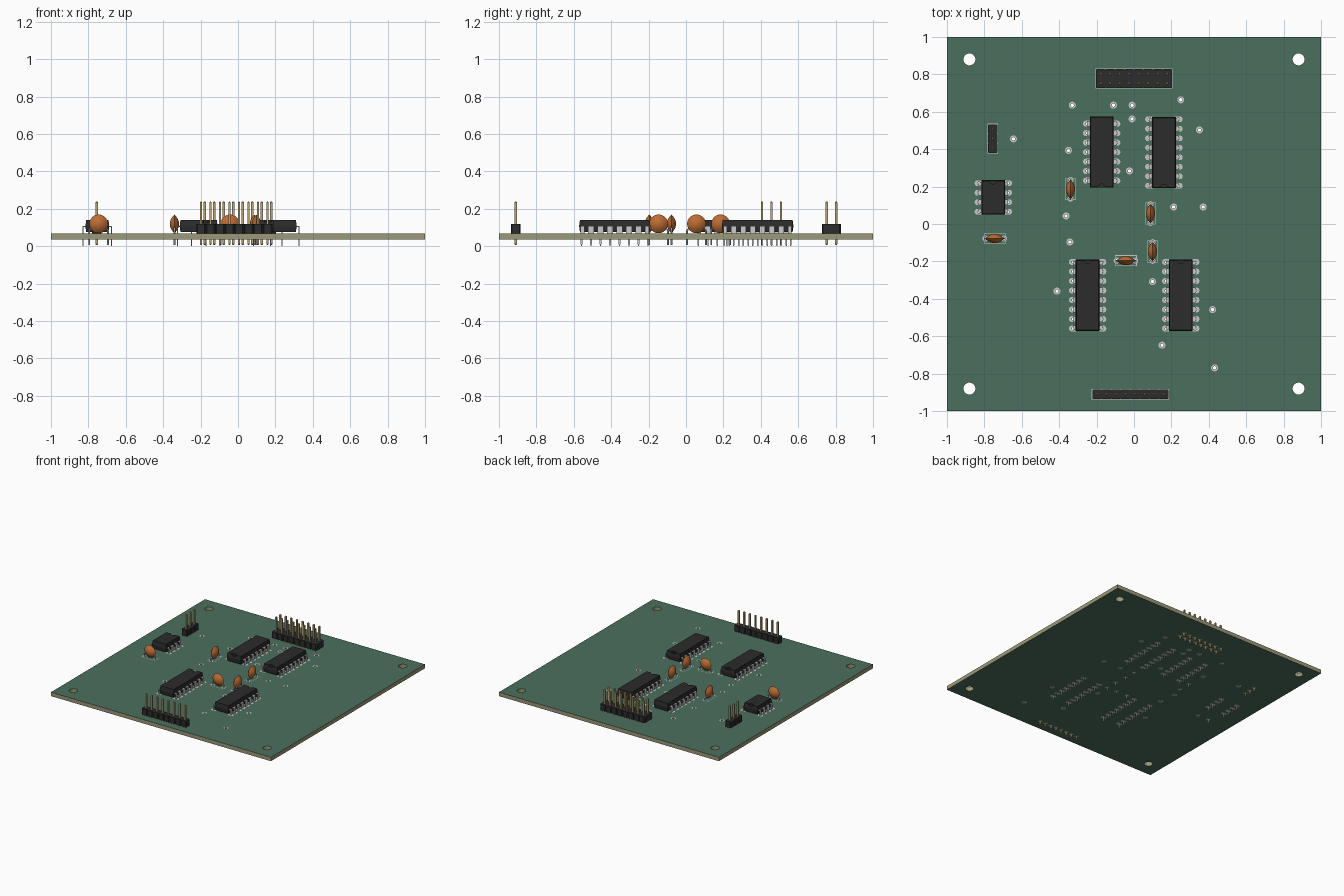
import bpy, bmesh
from math import sin, cos, pi, radians
from mathutils import Vector

if "Cube" in bpy.data.objects:
    bpy.data.objects.remove(bpy.data.objects["Cube"])

TOP, BOT, P = 0.067, 0.035, 0.0508      # board faces and pin pitch


def mat(name, r, g, b):
    m = bpy.data.materials.new(name)
    m.diffuse_color = (r, g, b, 1)
    m.use_nodes = True
    m.node_tree.nodes["Principled BSDF"].inputs["Base Color"].default_value = m.diffuse_color
    return m


GREEN = mat("solder_mask", 0.07, 0.16, 0.11)
TAN = mat("board_core", 0.33, 0.32, 0.19)
BLACK = mat("black_plastic", 0.025, 0.025, 0.025)
GOLD = mat("gold", 0.5, 0.38, 0.17)
METAL = mat("tinned_metal", 0.55, 0.55, 0.53)
WHITE = mat("white_ink", 0.75, 0.77, 0.75)
ORANGE = mat("ceramic_orange", 0.5, 0.15, 0.035)


def finish(name, bm, m, loc=(0, 0, 0), rot=0):
    bmesh.ops.recalc_face_normals(bm, faces=bm.faces)
    me = bpy.data.meshes.new(name)
    bm.to_mesh(me)
    bm.free()
    me.materials.append(m)
    ob = bpy.data.objects.new(name, me)
    ob.location, ob.rotation_euler = loc, (0, 0, rot)
    bpy.context.collection.objects.link(ob)
    return ob


def loft(bm, rings):
    """Closed solid through rings with equal point counts."""
    vs = [[bm.verts.new(p) for p in r] for r in rings]
    n = len(vs[0])
    for a, b in zip(vs, vs[1:]):
        for i in range(n):
            bm.faces.new((a[i], a[(i + 1) % n], b[(i + 1) % n], b[i]))
    bm.faces.new(vs[0][::-1])
    bm.faces.new(vs[-1])


def rect(hx, hy, z, x=0, y=0):
    return [(x - hx, y - hy, z), (x + hx, y - hy, z), (x + hx, y + hy, z), (x - hx, y + hy, z)]


def circle(x, y, r, n=20):
    return [(x + r * cos(2 * pi * i / n), y + r * sin(2 * pi * i / n)) for i in range(n)]


pads = []       # x, y, half length, half width, hole radius
frames = []     # printed outlines: x, y, half x, half y


def dip(name, x, y, n, half_len, end):
    """Dual in-line chip with n legs a side; end = +1/-1 for the notched end."""
    bm = bmesh.new()
    w = 0.0635
    loft(bm, [rect(w - i, half_len - i, z) for i, z in
              ((0.004, 0.075), (0, 0.103), (0, 0.111), (0.004, 0.140))])
    body = finish(name + "_body", bm, BLACK, (x, y, 0))
    # half-round notch
    bm = bmesh.new()
    loft(bm, [[(a, b + end * half_len, z) for a, b in circle(0, 0, 0.02)] for z in (0.128, 0.15)])
    cut = finish(name + "_notch_cutter", bm, BLACK, (x, y, 0))
    cut.hide_render = True
    cut.hide_viewport = True
    mod = body.modifiers.new("notch", 'BOOLEAN')
    mod.operation, mod.object, mod.solver = 'DIFFERENCE', cut, 'EXACT'
    # bent legs with a wide shoulder and a thin tail
    bm = bmesh.new()
    for k in range(n):
        ly = (k - (n - 1) / 2) * P
        lo = -0.0046 if k == 0 and n != 7 else -0.015
        hi = 0.0046 if k == n - 1 and n != 7 else 0.015
        prof = [(-0.0025, 0), (0.0025, 0), (0.0046, 0.012), (0.0046, 0.062), (hi, 0.068),
                (hi, 0.108), (lo, 0.108), (lo, 0.068), (-0.0046, 0.062), (-0.0046, 0.012)]
        for s in (-1, 1):
            loft(bm, [[(s * px, ly + a, z) for a, z in prof] for px in (0.0737, 0.0787)])
            cy, hw = ly + (lo + hi) / 2, (hi - lo) / 2
            loft(bm, [rect(0.008, hw, z, s * 0.067, cy) for z in (0.1035, 0.1085)])
            pads.append((x + s * 0.0762, y + ly, 0.024, 0.016, 0.008))
    finish(name + "_legs", bm, METAL, (x, y, 0))


def header(name, x, y, nx, ny):
    """Pin header: chamfered plastic cells and square pins."""
    bm, pins = bmesh.new(), bmesh.new()
    along_y = ny > nx
    L, W = max(nx, ny), min(nx, ny)
    h, c, d = P / 2, 0.006, W * P / 2
    for k in range(L):
        t = (k - (L - 1) / 2) * P
        cell = [(-h, -d + c), (-h + c, -d), (h - c, -d), (h, -d + c),
                (h, d - c), (h - c, d), (-h + c, d), (-h, d - c)]
        pts = [((b, t + a) if along_y else (t + a, b)) for a, b in cell]
        loft(bm, [[(a, b, z) for a, b in pts] for z in (TOP, TOP + P)])
        for j in range(W):
            u = (j - (W - 1) / 2) * P
            px, py = (u, t) if along_y else (t, u)
            loft(pins, [rect(r, r, z, px, py) for r, z in
                        ((0.0035, 0.007), (0.0064, 0.011), (0.0064, 0.234), (0.0035, 0.238))])
            pads.append((x + px, y + py, 0.017, 0.017, 0.010))
    finish(name + "_housing", bm, BLACK, (x, y, 0))
    finish(name + "_pins", pins, GOLD, (x, y, 0))
    frames.append((x, y, nx * P / 2 + 0.003, ny * P / 2 + 0.003))


def capacitor(name, x, y, turned):
    """Lens-shaped ceramic disc on two thin leads."""
    bm = bmesh.new()
    R, T, z0 = 0.05, 0.025, 0.119
    rs = [0.008, 0.02, 0.032, 0.042, R]
    steps = [(r, -T * (1 - (r / R) ** 2)) for r in rs]
    steps += [(r, -t) for r, t in steps[-2::-1]]
    loft(bm, [[(a, t, z0 + b) for a, b in circle(0, 0, r, 32)] for r, t in steps])
    rot = pi / 2 if turned else 0
    ob = finish(name + "_disc", bm, ORANGE, (x, y, 0), rot)
    ob.data.shade_smooth()
    ob.data.set_sharp_from_angle(angle=radians(40))
    bm = bmesh.new()
    for s in (-1, 1):
        path = [(0.05, 0.007), (0.05, 0.082), (0.047, 0.090), (0.032, 0.104)]
        loft(bm, [[(s * px + a, b, z) for a, b in circle(0, 0, 0.005, 10)] for px, z in path])
        dx, dy = (0, s * 0.05) if turned else (s * 0.05, 0)
        pads.append((x + dx, y + dy, 0.016, 0.016, 0.008))
    finish(name + "_leads", bm, METAL, (x, y, 0), rot)
    frames.append((x, y, 0.029, 0.058) if turned else (x, y, 0.058, 0.029))


# chips
dip("upper_left_chip", -0.173, 0.384, 7, 0.19, -1)
dip("upper_right_chip", 0.16, 0.382, 8, 0.19, -1)
dip("lower_left_chip", -0.248, -0.381, 8, 0.19, 1)
dip("lower_right_chip", 0.25, -0.381, 8, 0.19, 1)
dip("small_chip", -0.752, 0.142, 4, 0.092, 1)
# connectors
header("rear_header", 0, 0.777, 8, 2)
header("front_header", -0.02, -0.91, 8, 1)
header("side_header", -0.755, 0.457, 1, 3)
# disc capacitors
for i, (x, y, t) in enumerate([(-0.745, -0.078, 0), (-0.34, 0.185, 1), (0.088, 0.056, 1),
                               (-0.043, -0.196, 0), (0.099, -0.147, 1)]):
    capacitor(f"capacitor_{i + 1}", x, y, t)
# open wire holes
for x, y in [(-0.645, 0.455), (-0.33, 0.635), (-0.11, 0.635), (-0.01, 0.635), (-0.01, 0.562),
             (0.25, 0.664), (0.35, 0.503), (-0.35, 0.394), (-0.024, 0.284), (-0.363, 0.043),
             (-0.343, -0.096), (-0.412, -0.359), (0.212, 0.091), (0.37, 0.091),
             (0.099, -0.308), (0.42, -0.458), (0.15, -0.648), (0.431, -0.769)]:
    pads.append((x, y, 0.019, 0.019, 0.009))

# board with drilled holes, from a filled flat curve
cu = bpy.data.curves.new("board_outline", 'CURVE')
cu.dimensions, cu.fill_mode, cu.extrude = '2D', 'BOTH', (TOP - BOT) / 2
loops = [[(-1, -1), (1, -1), (1, 1), (-1, 1)]]
loops += [circle(sx * 0.88, sy * 0.88, 0.032, 32) for sx in (-1, 1) for sy in (-1, 1)]
loops += [circle(p[0], p[1], p[4], 16) for p in pads]
for pts in loops:
    sp = cu.splines.new('POLY')
    sp.points.add(len(pts) - 1)
    for q, (a, b) in zip(sp.points, pts):
        q.co = (a, b, 0, 1)
    sp.use_cyclic_u = True
tmp = bpy.data.objects.new("board_outline", cu)
bpy.context.collection.objects.link(tmp)
dg = bpy.context.evaluated_depsgraph_get()
bm = bmesh.new()
me = bpy.data.meshes.new_from_object(tmp.evaluated_get(dg))
bm.from_mesh(me)
bpy.data.objects.remove(tmp)
bmesh.ops.remove_doubles(bm, verts=bm.verts, dist=1e-5)
board = finish("board", bm, TAN, (0, 0, (TOP + BOT) / 2))
board.data.materials.clear()
board.data.materials.append(TAN)
board.data.materials.append(GREEN)
for f in board.data.polygons:
    f.use_smooth = False
    f.material_index = 1 if abs(f.normal.z) > 0.5 else 0


def flat_rings(name, pairs, z, m, up=True):
    """Thin flat bands between matching outer and inner loops."""
    bm = bmesh.new()
    for outer, inner in pairs:
        o, i = ([bm.verts.new((a, b, z)) for a, b in l] for l in (outer, inner))
        n = len(o)
        for k in range(n):
            q = (o[k], o[(k + 1) % n], i[(k + 1) % n], i[k])
            bm.faces.new(q if up else q[::-1])
    me = bpy.data.meshes.new(name)
    bm.to_mesh(me)
    bm.free()
    me.materials.append(m)
    bpy.context.collection.objects.link(bpy.data.objects.new(name, me))


def pad_loops(x, y, hx, hy, r):
    o = [(x + a + (hx - hy if a > 0 else hy - hx), y + b)
         for a, b in [(hy * cos(2 * pi * (i + .5) / 16), hy * sin(2 * pi * (i + .5) / 16)) for i in range(16)]]
    return o, [(x + r * cos(2 * pi * (i + .5) / 16), y + r * sin(2 * pi * (i + .5) / 16)) for i in range(16)]


rings = [pad_loops(*p) for p in pads]
flat_rings("top_pads", rings, TOP + 0.0008, METAL)
flat_rings("bottom_pads", rings, BOT - 0.0008, METAL, False)
# printed outlines round headers and capacitors
flat_rings("printed_outlines", [([p[:2] for p in rect(a, b, 0, x, y)],
                                 [p[:2] for p in rect(a - 0.003, b - 0.003, 0, x, y)])
                                for x, y, a, b in frames], TOP + 0.0005, WHITE)
